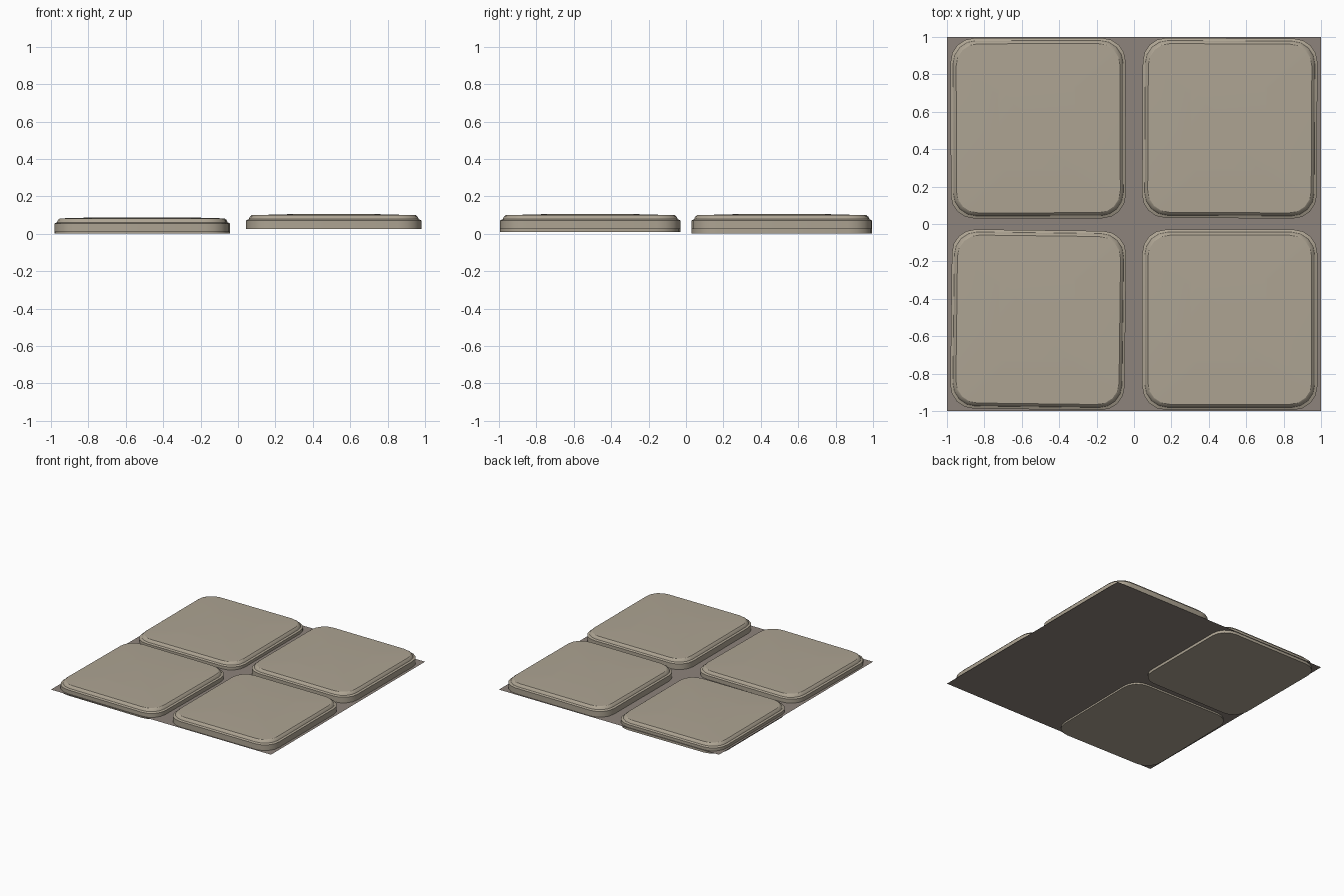
import bpy, bmesh, math

if "Cube" in bpy.data.objects:
    bpy.data.objects.remove(bpy.data.objects["Cube"])


def material(name, color):
    m = bpy.data.materials.new(name)
    m.diffuse_color = (*color, 1)
    m.use_nodes = True
    m.node_tree.nodes["Principled BSDF"].inputs["Base Color"].default_value = m.diffuse_color
    return m


stone_mat = material("stone", (0.42, 0.37, 0.29))
grout_mat = material("grout", (0.27, 0.23, 0.20))


def add_object(name, bm, mat):
    mesh = bpy.data.meshes.new(name)
    bm.to_mesh(mesh)
    bm.free()
    mesh.materials.append(mat)
    ob = bpy.data.objects.new(name, mesh)
    bpy.context.collection.objects.link(ob)
    return ob


def rounded_ring(bm, hx, hy, radius, z, segs=4):
    ring = []
    for q, (sx, sy) in enumerate([(1, 1), (-1, 1), (-1, -1), (1, -1)]):
        for i in range(segs + 1):
            a = math.pi / 2 * (q + i / segs)
            ring.append(bm.verts.new((sx * (hx - radius) + radius * math.cos(a),
                                      sy * (hy - radius) + radius * math.sin(a), z)))
    return ring


# stone profile: inset from the outline, height above the underside
PROFILE = [(0, 0), (0, 0.046), (0.014, 0.053), (0.020, 0.066), (0.030, 0.074), (0.25, 0.080)]


def paving_stone(name, x, y, z, hx, hy, turn):
    bm = bmesh.new()
    rings = [rounded_ring(bm, hx - d, hy - d, 0.125 - 0.3 * d, h) for d, h in PROFILE]
    for a, b in zip(rings, rings[1:]):
        n = len(a)
        for i in range(n):
            bm.faces.new((a[i], a[(i + 1) % n], b[(i + 1) % n], b[i]))
    bm.faces.new(rings[0][::-1])
    bm.faces.new(rings[-1])
    ob = add_object(name, bm, stone_mat)
    ob.location = (x, y, z)
    ob.rotation_euler.z = math.radians(turn)
    bpy.ops.object.select_all(action='DESELECT')
    ob.select_set(True)
    bpy.context.view_layer.objects.active = ob
    bpy.ops.object.shade_smooth_by_angle(angle=math.radians(30))


# four slightly uneven paving stones
paving_stone("stone_front_left", -0.512, -0.512, 0.008, 0.466, 0.479, -0.7)
paving_stone("stone_front_right", 0.512, -0.512, 0.025, 0.468, 0.482, 0.0)
paving_stone("stone_back_left", -0.512, 0.512, 0.0, 0.468, 0.482, 0.1)
paving_stone("stone_back_right", 0.512, 0.512, 0.025, 0.467, 0.481, -0.3)

# thin grout sheet between the stones
bm = bmesh.new()
bmesh.ops.create_grid(bm, x_segments=1, y_segments=1, size=1)
grout = add_object("grout_bed", bm, grout_mat)
grout.location.z = 0.022
